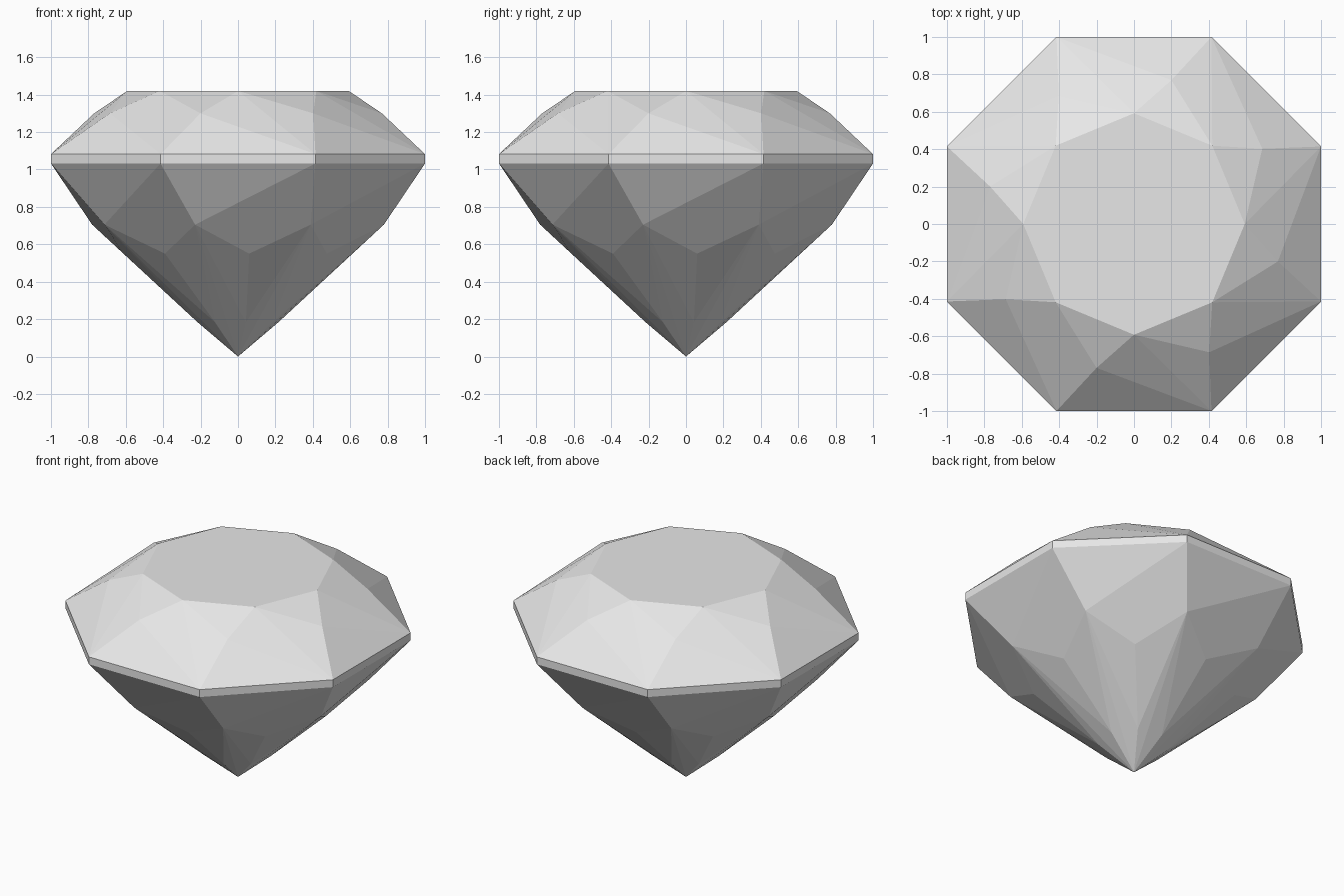
import bpy, bmesh
from math import cos, sin, radians

if "Cube" in bpy.data.objects:
    bpy.data.objects.remove(bpy.data.objects["Cube"])

SIDES = 8

# Facet corner rings: radius, height, twist in degrees
RINGS = {
    "table": (0.592, 1.42, 0),
    "crown": (0.795, 1.30, 30.4),
    "girdle_top": (1.0824, 1.082, 22.5),
    "girdle_bottom": (1.0824, 1.032, 22.5),
    "upper_pavilion": (0.813, 0.705, 28.6),
    "middle_pavilion": (0.615, 0.55, 5.6),
    "lower_pavilion": (0.22, 0.183, 11.1),
}

# Single grey stone colour
stone = bpy.data.materials.new("light_grey_stone")
stone.use_nodes = True
grey = (0.8, 0.8, 0.8, 1)
stone.diffuse_color = grey
stone.node_tree.nodes["Principled BSDF"].inputs["Base Color"].default_value = grey

# Cut gem: convex skin around the twisted rings and the bottom point
bm = bmesh.new()
bm.verts.new((0, 0, 0))
for radius, height, twist in RINGS.values():
    for k in range(SIDES):
        a = radians(twist + k * 360 / SIDES)
        bm.verts.new((radius * cos(a), radius * sin(a), height))
bmesh.ops.convex_hull(bm, input=bm.verts[:])

# Merge the flat table and girdle triangles into single facets
bmesh.ops.dissolve_limit(bm, angle_limit=radians(0.3),
                         verts=bm.verts[:], edges=bm.edges[:])
bmesh.ops.recalc_face_normals(bm, faces=bm.faces[:])

mesh = bpy.data.meshes.new("cut_gem")
bm.to_mesh(mesh)
bm.free()
mesh.materials.append(stone)
gem = bpy.data.objects.new("cut_gem", mesh)
bpy.context.collection.objects.link(gem)
